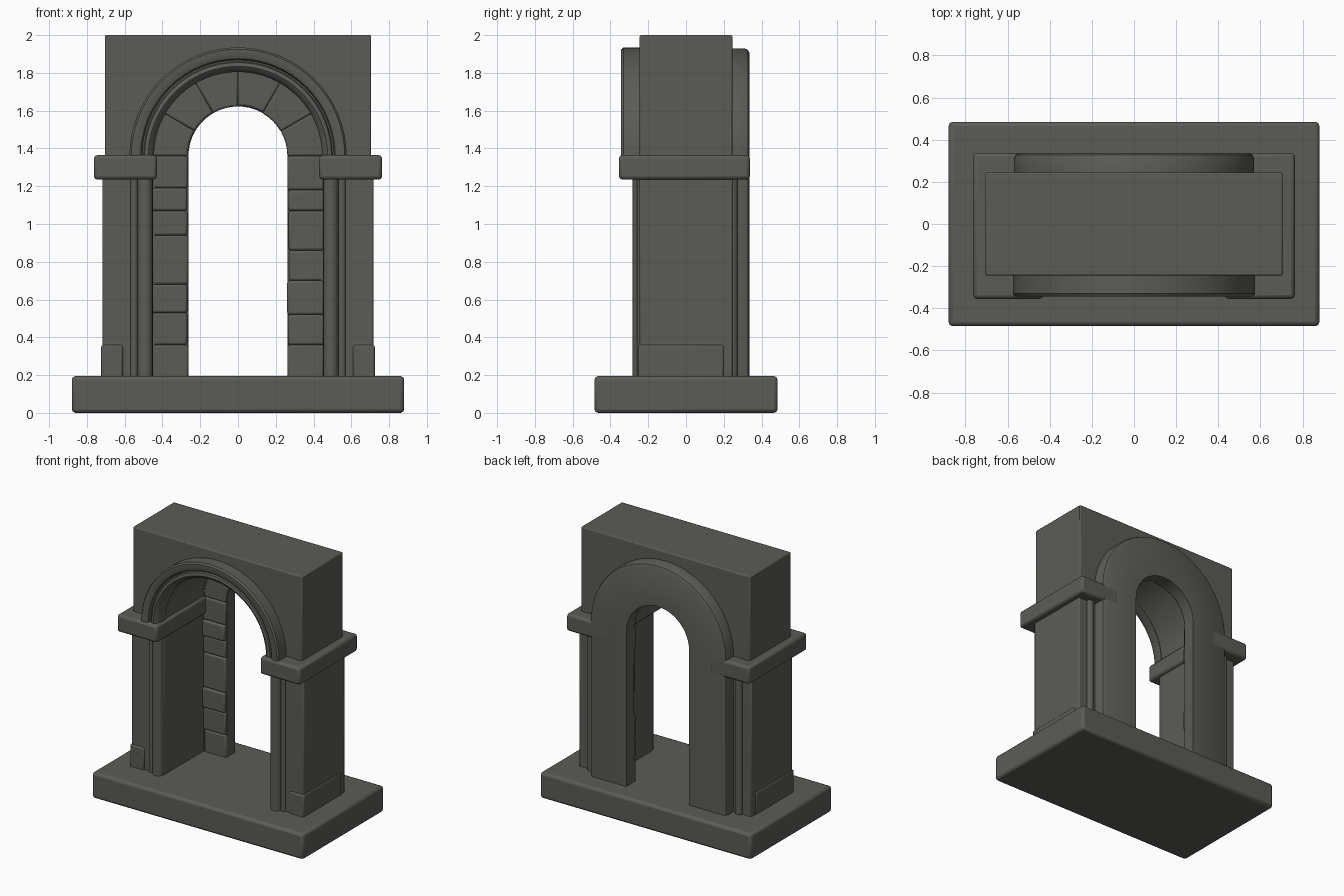
import bpy, bmesh, math, random

random.seed(4)
if "Cube" in bpy.data.objects:
    bpy.data.objects.remove(bpy.data.objects["Cube"])

stone = bpy.data.materials.new("dark_stone")
stone.use_nodes = True
COLOUR = (0.105, 0.107, 0.094, 1)
stone.diffuse_color = COLOUR
stone.node_tree.nodes["Principled BSDF"].inputs["Base Color"].default_value = COLOUR
SPRING = 1.36
FLOOR = 0.18


def finish(name, bm, bevel=0.0, segments=2, angle=35):
    bmesh.ops.recalc_face_normals(bm, faces=bm.faces)
    mesh = bpy.data.meshes.new(name)
    bm.to_mesh(mesh)
    bm.free()
    obj = bpy.data.objects.new(name, mesh)
    bpy.context.collection.objects.link(obj)
    mesh.materials.append(stone)
    bpy.ops.object.select_all(action="DESELECT")
    obj.select_set(True)
    bpy.context.view_layer.objects.active = obj
    if bevel:
        mod = obj.modifiers.new("soft_edges", "BEVEL")
        mod.width, mod.segments = bevel, segments
        mod.limit_method, mod.angle_limit = "ANGLE", math.radians(40)
    bpy.ops.object.shade_smooth_by_angle(angle=math.radians(angle))
    return obj


def box(name, x, y, z, bevel=0.01):
    bm = bmesh.new()
    bmesh.ops.create_cube(bm, size=1)
    for v in bm.verts:
        for i, (lo, hi) in enumerate((x, y, z)):
            v.co[i] = lo if v.co[i] < 0 else hi
    return finish(name, bm, bevel)


def arch(name, section, start=0, end=180, steps=32, leg=None, bevel=0.0):
    """Sweep a (radius, y) section round the arch, with optional straight legs."""
    bm = bmesh.new()
    angles = [math.radians(start + (end - start) * i / steps) for i in range(steps + 1)]
    rings = [[bm.verts.new((r * math.cos(a), y, SPRING + r * math.sin(a)))
              for r, y in section] for a in angles]
    if leg is not None:
        rings.insert(0, [bm.verts.new((r, y, leg)) for r, y in section])
        rings.append([bm.verts.new((-r, y, leg)) for r, y in section])
    n = len(section)
    for a, b in zip(rings, rings[1:]):
        for i in range(n):
            bm.faces.new((a[i], a[(i + 1) % n], b[(i + 1) % n], b[i]))
    bm.faces.new(rings[0])
    bm.faces.new(rings[-1])
    return finish(name, bm, bevel)


def shaft(name, x, y, radius):
    bm = bmesh.new()
    bmesh.ops.create_cone(bm, cap_ends=True, segments=20, radius1=radius,
                          radius2=radius, depth=1.26 - FLOOR)
    bmesh.ops.translate(bm, verts=bm.verts, vec=(x, y, (1.26 + FLOOR) / 2))
    return finish(name, bm)


# Base slab
box("base_slab", (-0.88, 0.88), (-0.485, 0.485), (0, 0.195), 0.02)

# Upper wall with its arched underside
bm = bmesh.new()
outline = [(0.705, 1.25), (0.705, 2.0), (-0.705, 2.0), (-0.705, 1.25)]
bend = [math.pi * (1 - i / 32) for i in range(33)]
outline += [(-0.45, 1.25)] + [(0.45 * math.cos(a), SPRING + 0.445 * math.sin(a)) for a in bend]
outline += [(0.45, 1.25)]
face = bm.faces.new([bm.verts.new((x, -0.245, z)) for x, z in outline])
grown = bmesh.ops.extrude_face_region(bm, geom=[face])["geom"]
bmesh.ops.translate(bm, vec=(0, 0.49, 0),
                    verts=[g for g in grown if isinstance(g, bmesh.types.BMVert)])
finish("upper_wall", bm, 0.008)

# Front moulding: two rolls with a groove between
arch("front_moulding", [(0.575, -0.23), (0.575, -0.33), (0.565, -0.343), (0.53, -0.343),
                        (0.515, -0.335), (0.508, -0.31), (0.50, -0.31), (0.495, -0.325),
                        (0.475, -0.33), (0.455, -0.315), (0.445, -0.285), (0.445, -0.23)])

# Back arch running down to the base
arch("back_arch", [(0.262, 0.245), (0.262, 0.337), (0.545, 0.337), (0.562, 0.328),
                   (0.57, 0.31), (0.57, 0.23), (0.44, 0.23), (0.44, 0.245)], leg=FLOOR)

# Rough stone facing on the inner side of the back arch
COURSES = {1: (FLOOR, 0.36, 0.52, 0.7, 0.86, 1.07, 1.18, SPRING),
           -1: (FLOOR, 0.36, 0.53, 0.68, 0.94, 1.07, 1.19, SPRING)}
for side, levels in COURSES.items():
    label = "left" if side > 0 else "right"
    for i, (low, high) in enumerate(zip(levels, levels[1:])):
        edges = sorted((side * random.uniform(0.26, 0.27), side * 0.455))
        box(f"{label}_facing_stone_{i}", edges, (random.uniform(0.215, 0.235), 0.26),
            (low, high), 0.012)
for i in range(6):
    front = random.uniform(0.215, 0.235)
    inner = random.uniform(0.26, 0.268)
    arch(f"arch_facing_stone_{i}", [(inner, front), (inner, 0.26), (0.455, 0.26),
         (0.455, front)], start=i * 30, end=i * 30 + 30, steps=4, bevel=0.01)

# Piers, shafts and imposts on both sides
for side, label in ((1, "left"), (-1, "right")):
    def span(a, b):
        return sorted((side * a, side * b))
    box(f"{label}_pier", span(0.45, 0.718), (-0.245, 0.248), (FLOOR, 1.26), 0.01)
    box(f"{label}_pier_foot", span(0.61, 0.724), (-0.255, 0.2), (FLOOR, 0.36), 0.01)
    box(f"{label}_impost", span(0.43, 0.763), (-0.355, 0.338), (1.235, 1.365), 0.018)
    shaft(f"{label}_front_shaft", side * 0.492, -0.243, 0.04)
    shaft(f"{label}_front_thin_shaft", side * 0.55, -0.24, 0.02)
    shaft(f"{label}_back_shaft", side * 0.615, 0.245, 0.03)
